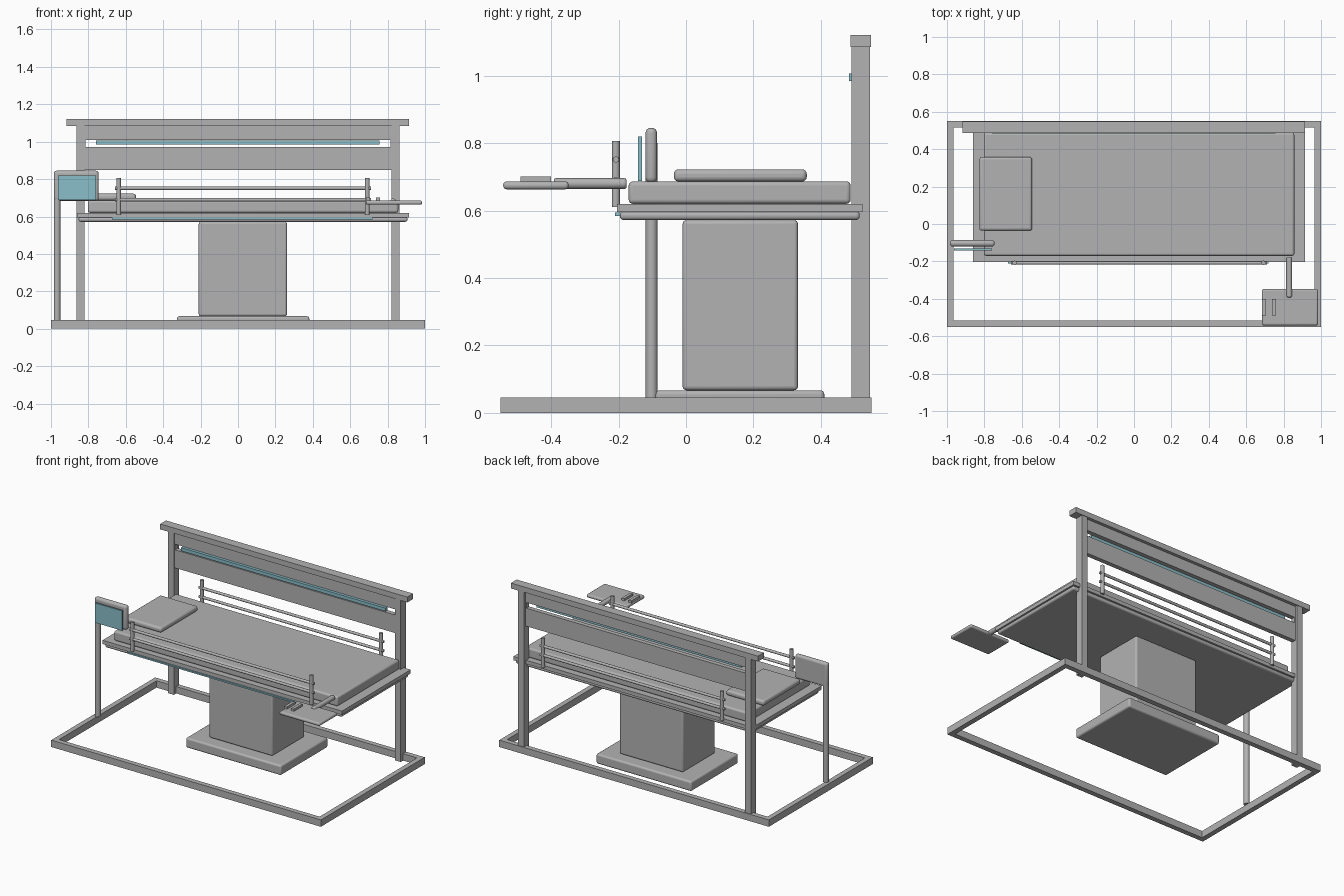
import bpy
from mathutils import Vector

if "Cube" in bpy.data.objects:
    bpy.data.objects.remove(bpy.data.objects["Cube"])


def material(name, rgb):
    m = bpy.data.materials.new(name)
    m.diffuse_color = (*rgb, 1)
    m.use_nodes = True
    m.node_tree.nodes["Principled BSDF"].inputs["Base Color"].default_value = m.diffuse_color
    return m


GREY = material("warm_grey", (0.45, 0.45, 0.45))
BLUE = material("pale_blue", (0.26, 0.52, 0.59))


def box(name, x, y, z, mat=GREY, bevel=0.0):
    """Box from its extents, with optional rounded edges."""
    lo, hi = Vector((x[0], y[0], z[0])), Vector((x[1], y[1], z[1]))
    bpy.ops.mesh.primitive_cube_add(size=1, location=(lo + hi) / 2)
    ob = bpy.context.object
    ob.name = name
    ob.scale = hi - lo
    bpy.ops.object.transform_apply(location=False, rotation=False, scale=True)
    ob.data.materials.append(mat)
    if bevel:
        mod = ob.modifiers.new("rounding", 'BEVEL')
        mod.width = bevel
        mod.segments = 4
        bpy.ops.object.shade_smooth_by_angle()
    return ob


def rod(name, a, b, r, bevel=0.0):
    """Round bar between two points."""
    a, b = Vector(a), Vector(b)
    d = b - a
    bpy.ops.mesh.primitive_cylinder_add(
        vertices=20, radius=r, depth=d.length, location=(a + b) / 2,
        rotation=d.to_track_quat('Z', 'Y').to_euler())
    ob = bpy.context.object
    ob.name = name
    ob.data.materials.append(GREY)
    if bevel:
        mod = ob.modifiers.new("rounding", 'BEVEL')
        mod.width = bevel
        mod.segments = 3
        mod.limit_method = 'ANGLE'
    bpy.ops.object.shade_smooth_by_angle()
    return ob


# Floor frame
T = 0.034
for side, s in (("left", -1), ("right", 1)):
    box(f"floor_bar_{side}", sorted((s, s * (1 - T))), (-0.55, 0.55), (0, 0.046))
for side, s in (("front", -1), ("back", 1)):
    box(f"floor_bar_{side}", (-1 + T, 1 - T), sorted((s * 0.55, s * (0.55 - T))), (0, 0.046))

# Rear gantry: posts, cap, two panels with a slot, light bar
for side, s in (("left", -1), ("right", 1)):
    box(f"rear_post_{side}", sorted((s * 0.82, s * 0.863)), (0.491, 0.545), (0, 1.085))
box("gantry_cap", (-0.918, 0.915), (0.487, 0.548), (1.085, 1.121))
box("upper_panel", (-0.82, 0.82), (0.497, 0.527), (1.009, 1.085))
box("lower_panel", (-0.82, 0.82), (0.497, 0.527), (0.85, 0.971))
for side, s in (("left", -1), ("right", 1)):
    box(f"slot_end_{side}", sorted((s * 0.815, s * 0.83)), (0.497, 0.527), (0.96, 1.02))
box("light_bar", (-0.76, 0.756), (0.483, 0.503), (0.984, 1.006), BLUE)

# Pedestal
box("pedestal_foot", (-0.326, 0.381), (-0.09, 0.41), (0, 0.067), bevel=0.012)
box("pedestal_column", (-0.21, 0.262), (-0.01, 0.332), (0.067, 0.572), bevel=0.012)

# Bed deck, mattress, pillow
box("under_deck", (-0.852, 0.906), (-0.196, 0.515), (0.572, 0.598), bevel=0.011)
box("deck", (-0.862, 0.914), (-0.204, 0.524), (0.595, 0.62))
box("mattress", (-0.803, 0.857), (-0.17, 0.488), (0.62, 0.686), bevel=0.012)
box("pillow", (-0.827, -0.545), (-0.036, 0.358), (0.686, 0.722), bevel=0.014)
box("edge_light", (-0.675, 0.72), (-0.211, -0.19), (0.584, 0.594), BLUE)

# Side rails, front and back
for side, y in (("front", -0.208), ("back", 0.528)):
    for end, x in (("left", -0.638), ("right", 0.691)):
        rod(f"{side}_rail_post_{end}", (x, y, 0.61), (x, y, 0.806), 0.012)
    for level, z in (("low", 0.69), ("high", 0.751)):
        rod(f"{side}_rail_bar_{level}", (-0.658, y, z), (0.711, y, z), 0.009)

# Monitor on its pole
rod("monitor_pole", (-0.967, -0.102, 0.046), (-0.967, -0.102, 0.8), 0.0175)
box("monitor", (-0.985, -0.745), (-0.12, -0.086), (0.683, 0.845), bevel=0.015)
box("monitor_screen", (-0.962, -0.76), (-0.142, -0.131), (0.688, 0.82), BLUE)

# Control tray on an arm
rod("tray_arm", (0.83, -0.392, 0.68), (0.83, -0.176, 0.68), 0.016, bevel=0.007)
box("control_tray", (0.684, 0.984), (-0.542, -0.348), (0.663, 0.686), bevel=0.01)
for i, x in enumerate((0.685, 0.738)):
    box(f"tray_button_{i + 1}", (x, x + 0.02), (-0.49, -0.4), (0.683, 0.701))
